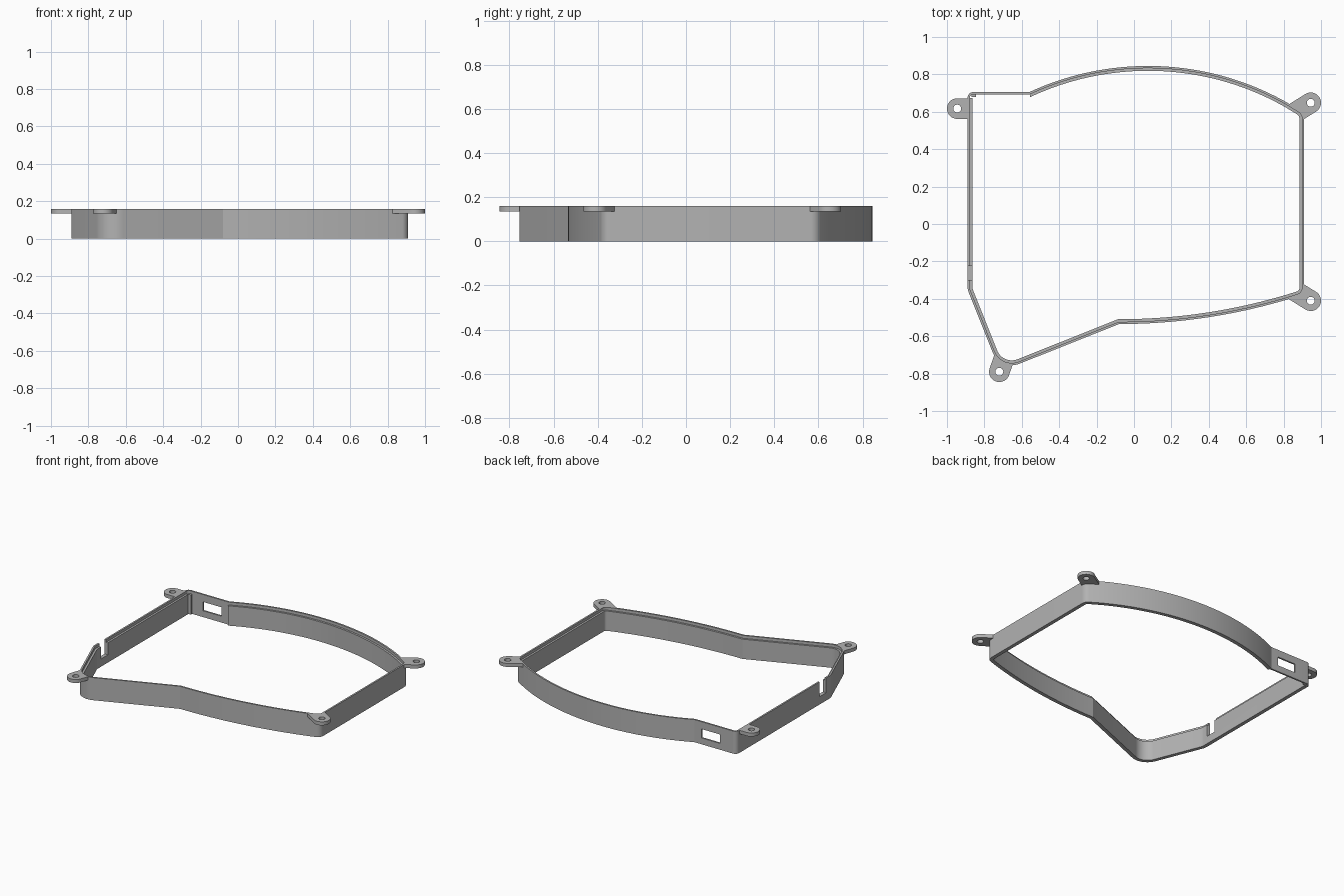
import bpy, bmesh, math
from mathutils import Vector

if "Cube" in bpy.data.objects:
    bpy.data.objects.remove(bpy.data.objects["Cube"])

H, LEDGE = 0.16, 0.14          # wall height, height of inner ledge
LIP, WALL = 0.012, 0.026       # thin lip and full wall thickness

grey = bpy.data.materials.new("light_grey")
grey.diffuse_color = (0.45, 0.45, 0.45, 1)
grey.use_nodes = True
grey.node_tree.nodes["Principled BSDF"].inputs["Base Color"].default_value = grey.diffuse_color


def make(name, bm):
    bmesh.ops.recalc_face_normals(bm, faces=bm.faces)
    me = bpy.data.meshes.new(name)
    bm.to_mesh(me)
    bm.free()
    me.materials.append(grey)
    ob = bpy.data.objects.new(name, me)
    bpy.context.collection.objects.link(ob)
    return ob


def prism(name, pts, z0, z1):
    bm = bmesh.new()
    f = bm.faces.new([bm.verts.new((p[0], p[1], z0)) for p in pts])
    r = bmesh.ops.extrude_face_region(bm, geom=[f])
    bmesh.ops.translate(bm, vec=(0, 0, z1 - z0),
                        verts=[v for v in r["geom"] if isinstance(v, bmesh.types.BMVert)])
    return make(name, bm)


def rect(x0, x1, y0, y1):
    return [(x0, y0), (x1, y0), (x1, y1), (x0, y1)]


def cut(ob, cutter):
    m = ob.modifiers.new("cut", "BOOLEAN")
    m.object, m.operation, m.solver = cutter, "DIFFERENCE", "EXACT"
    cutter.hide_render = True
    cutter.hide_set(True)


def fillet(a, b, c, r, n=10):
    """Round corner b between a and c with radius r."""
    a, b, c = Vector(a), Vector(b), Vector(c)
    u, v = (a - b).normalized(), (c - b).normalized()
    half = u.angle(v) / 2
    ctr = b + (u + v).normalized() * r / math.sin(half)
    s, e = b + u * r / math.tan(half) - ctr, b + v * r / math.tan(half) - ctr
    ang = s.angle_signed(e)
    t0 = math.atan2(s.y, s.x)
    return [ctr + r * Vector((math.cos(t0 - ang * i / n), math.sin(t0 - ang * i / n)))
            for i in range(n + 1)]


def low_arc(x):
    return (x, -0.535 + 3.15 - math.sqrt(3.15 ** 2 - (x + 0.08) ** 2))


def top_arc(x):
    return (x, 0.845 - 1.51 + math.sqrt(1.51 ** 2 - (x - 0.075) ** 2))


# Outer outline, counter-clockwise from the left end of the big arc
join = (-0.56, 0.705)
kink, foot, bend = (-0.89, -0.35), (-0.715, -0.788), (-0.08, -0.535)
thin = [Vector(join)] + fillet(join, (-0.89, 0.705), kink, 0.03)
thick = fillet((-0.89, 0.7), kink, foot, 0.08, 6)
thick += fillet(kink, foot, bend, 0.11, 16)
thick += [Vector(low_arc(-0.08 + 0.92 * i / 24)) for i in range(25)]
thick += fillet(low_arc(0.84), low_arc(0.91), (0.91, 0), 0.045)
thick += fillet((0.91, 0), top_arc(0.91), top_arc(0.83), 0.05)
thick += [Vector(top_arc(0.85 - 1.41 * i / 48)) for i in range(1, 48)]
outline = thin + thick


def inset(d):
    res, n = [], len(outline)
    for i, p in enumerate(outline):
        e1 = (p - outline[i - 1]).normalized()
        e2 = (outline[(i + 1) % n] - p).normalized()
        n1, n2 = Vector((-e1.y, e1.x)), Vector((-e2.y, e2.x))
        res.append(p + (n1 + n2) * d / (1 + n1.dot(n2)))
    return res


# Wall band: stepped section, thin along the short straight part
lip_pts, wall_pts = inset(LIP), inset(WALL)
n, k = len(outline), len(thin)
columns = [(i, lip_pts) for i in range(k)] + [(i, wall_pts) for i in range(k - 1, n)] + [(0, wall_pts)]
bm = bmesh.new()
rows = []
for i, inner in columns:
    o, m, q = outline[i], lip_pts[i], inner[i]
    rows.append([bm.verts.new((p.x, p.y, z)) for p, z in
                 ((o, 0), (o, H), (m, H), (m, LEDGE), (q, LEDGE), (q, 0))])
for j, a in enumerate(rows):
    b = rows[(j + 1) % len(rows)]
    for s in range(6):
        t = (s + 1) % 6
        bm.faces.new((a[s], b[s], b[t], a[t]))
bmesh.ops.remove_doubles(bm, verts=bm.verts, dist=1e-5)
frame = make("frame_wall", bm)

# Window in the thin straight part and slot in the left wall
cut(frame, prism("window_cutter", rect(-0.76, -0.615, 0.65, 0.75), 0.045, 0.108))
cut(frame, prism("slot_cutter", rect(-0.93, -0.84, -0.30, -0.225), 0.055, 0.2))

# Small post where the full-thickness left wall ends
post = prism("corner_post", rect(-0.868, -0.845, 0.678, 0.697), 0, LEDGE)

# Mounting tabs: rounded plates with a hole, trimmed at the wall
inside = prism("inside_cutter", inset(0.006), -0.1, 0.3)
parts = [frame, post]
R = 0.055
for name, x, y, dx, dy in (("tab_left", -0.945, 0.617, 1, 0),
                           ("tab_back_right", 0.945, 0.648, -0.85, -0.53),
                           ("tab_front_right", 0.945, -0.41, -0.85, 0.53),
                           ("tab_front_left", -0.72, -0.79, 0.33, 0.94)):
    c, d = Vector((x, y)), Vector((dx, dy)).normalized()
    side = Vector((-d.y, d.x))
    pts = [c + R * (side * math.cos(a) - d * math.sin(a))
           for a in (math.pi * i / 20 for i in range(21))]
    pts += [c - side * R + d * 0.13, c + side * R + d * 0.13]
    tab = prism(name, pts, 0.135, H)
    hole = [c + 0.021 * Vector((math.cos(a), math.sin(a)))
            for a in (math.tau * i / 24 for i in range(24))]
    cut(tab, inside)
    cut(tab, prism(name + "_hole_cutter", hole, 0.1, 0.2))
    parts.append(tab)

# Smooth the curved walls, keep the edges sharp
bpy.ops.object.select_all(action="DESELECT")
for ob in parts:
    ob.select_set(True)
bpy.context.view_layer.objects.active = frame
bpy.ops.object.shade_smooth_by_angle(angle=math.radians(20))
